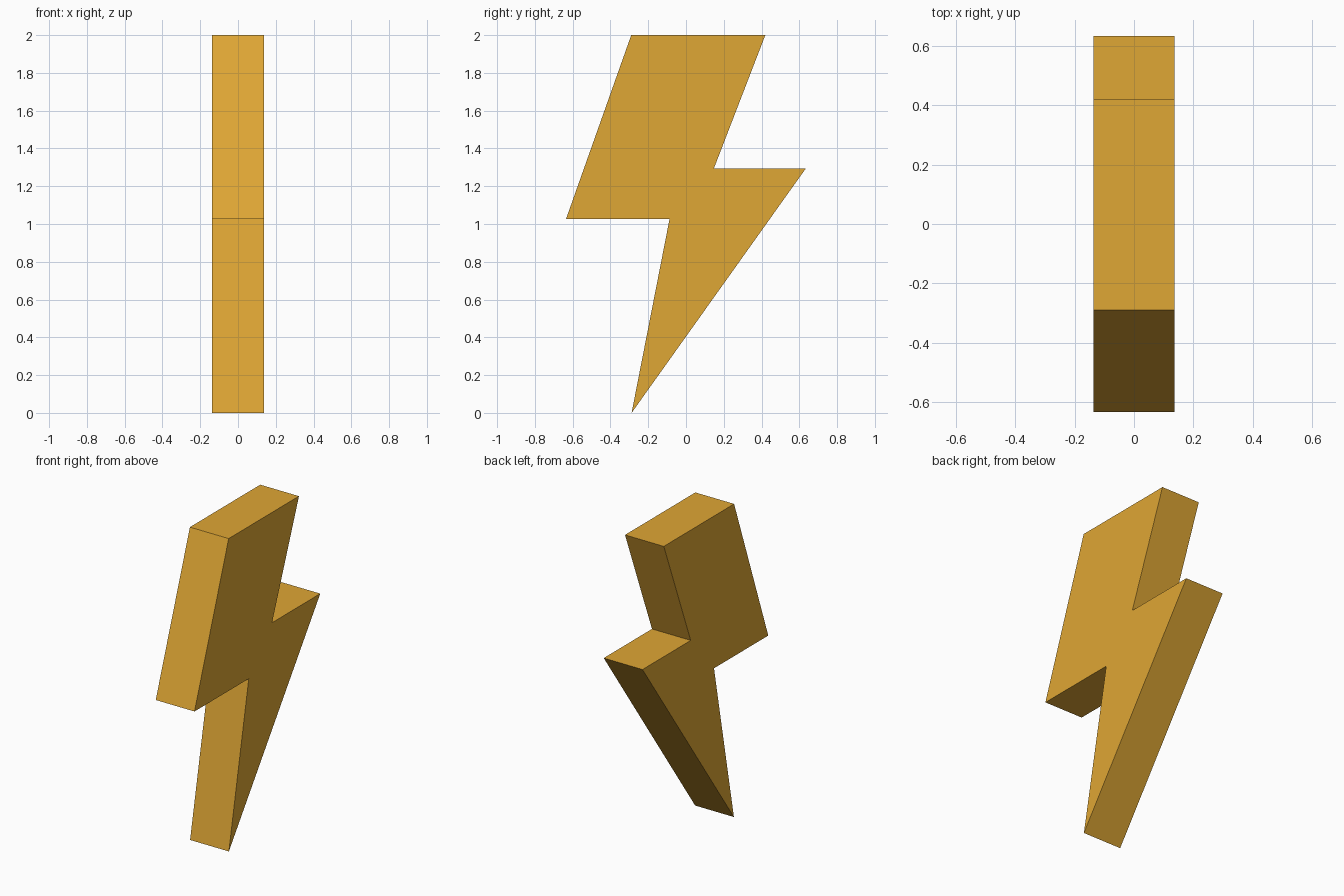
import bpy, bmesh

if "Cube" in bpy.data.objects:
    bpy.data.objects.remove(bpy.data.objects["Cube"])

HALF_WIDTH = 0.137

# Golden yellow, used everywhere
gold = bpy.data.materials.new("golden_yellow")
gold.diffuse_color = (0.74, 0.385, 0.035, 1)
gold.use_nodes = True
gold.node_tree.nodes["Principled BSDF"].inputs["Base Color"].default_value = gold.diffuse_color

# Zigzag outline as (y, z), from the upper front corner round the back
outline = [(-0.29, 2.0), (0.42, 2.0), (0.148, 1.295), (0.635, 1.295),
           (-0.288, 0.0), (-0.087, 1.027), (-0.635, 1.027)]

# Lightning bolt: outline face extruded across x
bm = bmesh.new()
face = bm.faces.new([bm.verts.new((-HALF_WIDTH, y, z)) for y, z in outline])
ext = bmesh.ops.extrude_face_region(bm, geom=[face], use_keep_orig=True)
verts = [g for g in ext["geom"] if isinstance(g, bmesh.types.BMVert)]
bmesh.ops.translate(bm, verts=verts, vec=(2 * HALF_WIDTH, 0, 0))
bmesh.ops.recalc_face_normals(bm, faces=bm.faces)

mesh = bpy.data.meshes.new("lightning_bolt")
bm.to_mesh(mesh)
bm.free()
mesh.materials.append(gold)
bpy.context.collection.objects.link(bpy.data.objects.new("lightning_bolt", mesh))
